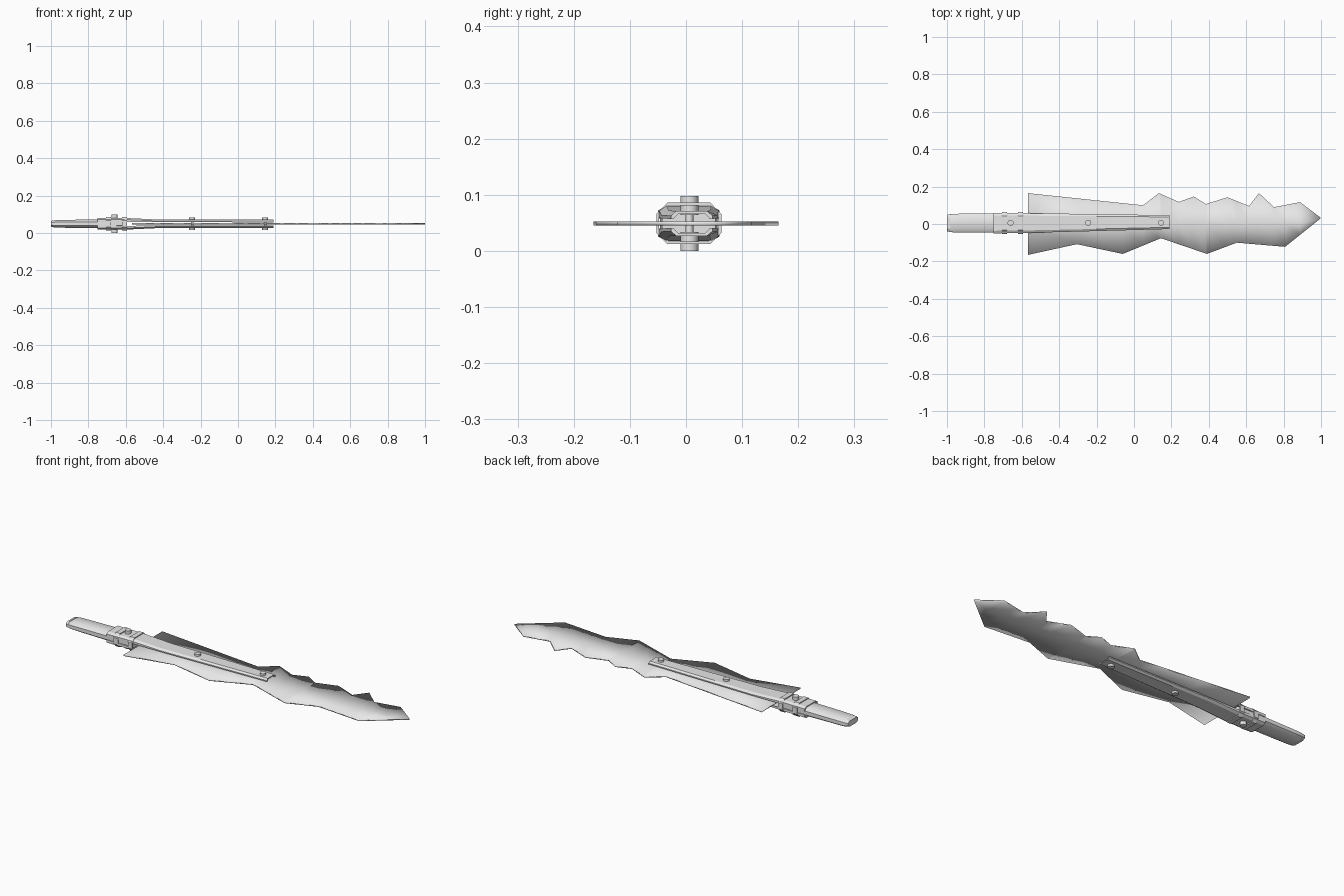
import bpy, bmesh, math

cube = bpy.data.objects.get("Cube")
if cube:
    bpy.data.objects.remove(cube)

MID_Z, MID_Y = 0.049, 0.005

steel = bpy.data.materials.new("grey steel")
steel.use_nodes = True
steel.diffuse_color = (0.8, 0.8, 0.8, 1)
steel.node_tree.nodes["Principled BSDF"].inputs["Base Color"].default_value = (0.8, 0.8, 0.8, 1)


def finish(name, bm, angle=None):
    """Turn a bmesh into a named steel object, smooth below the angle."""
    bmesh.ops.recalc_face_normals(bm, faces=bm.faces)
    mesh = bpy.data.meshes.new(name)
    bm.to_mesh(mesh)
    bm.free()
    mesh.materials.append(steel)
    obj = bpy.data.objects.new(name, mesh)
    bpy.context.collection.objects.link(obj)
    if angle:
        bpy.ops.object.select_all(action="DESELECT")
        obj.select_set(True)
        bpy.context.view_layer.objects.active = obj
        bpy.ops.object.shade_smooth_by_angle(angle=math.radians(angle))
    return obj


def loft(name, sections, angle=None, caps=True, loop=False):
    """Skin a list of closed cross-sections."""
    bm = bmesh.new()
    rows = [[bm.verts.new(p) for p in s] for s in sections]
    n = len(rows[0])
    pairs = list(zip(rows, rows[1:])) + ([(rows[-1], rows[0])] if loop else [])
    for a, b in pairs:
        for i in range(n):
            j = (i + 1) % n
            bm.faces.new((a[i], a[j], b[j], b[i]))
    if caps and not loop:
        bm.faces.new(rows[0])
        bm.faces.new(rows[-1])
    return finish(name, bm, angle)


def octagon(x, hy, hz, slant=0.0):
    """Flattened octagon across the x axis."""
    half = [(hy, 0.45 * hz), (0.66 * hy, hz), (-0.66 * hy, hz), (-hy, 0.45 * hz)]
    pts = half + [(-y, -z) for y, z in half]
    return [(x + slant * (z / hz), MID_Y + y, MID_Z + z) for y, z in pts]


# Jagged blade: torn top and bottom edges joined along a central spine
top_edge = [(-0.567, 0.165), (0.048, 0.1), (0.133, 0.165), (0.24, 0.118), (0.32, 0.147),
            (0.385, 0.107), (0.5, 0.143), (0.615, 0.096), (0.668, 0.165), (0.749, 0.09),
            (0.888, 0.117)]
low_edge = [(-0.567, -0.165), (-0.305, -0.108), (-0.06, -0.16), (0.144, -0.076),
            (0.39, -0.16), (0.55, -0.1), (0.808, -0.122)]
tip = (1.0, 0.032)


def edge_y(edge, x):
    pts = edge + [tip]
    for (x0, y0), (x1, y1) in zip(pts, pts[1:]):
        if x <= x1:
            return y0 + (y1 - y0) * (x - x0) / (x1 - x0)
    return tip[1]


bm = bmesh.new()
stations = sorted({p[0] for p in top_edge + low_edge})
sides = []
for dz in (0.0035, -0.0035):
    rows = []
    for x in stations:
        ys = (edge_y(top_edge, x), 0.0, edge_y(low_edge, x))
        rows.append([bm.verts.new((x, y, MID_Z + dz)) for y in ys])
    rows.append([bm.verts.new((*tip, MID_Z + dz))] * 3)
    for a, b in zip(rows, rows[1:]):
        for i in (0, 1):
            bm.faces.new(list(dict.fromkeys((a[i], a[i + 1], b[i + 1], b[i]))))
    sides.append(rows)
up, down = sides
for k in range(len(stations)):
    for i in (0, 2):
        bm.faces.new((up[k][i], up[k + 1][i], down[k + 1][i], down[k][i]))
for i in (0, 1):
    bm.faces.new((up[0][i], up[0][i + 1], down[0][i + 1], down[0][i]))
finish("blade", bm, 120)

# Grip: flattened octagonal bar with a slanted butt, running inside the collar
loft("grip", [octagon(-0.994, 0.044, 0.015, 0.004), octagon(-0.975, 0.049, 0.02, 0.004),
              octagon(-0.93, 0.05, 0.021), octagon(-0.76, 0.051, 0.023),
              octagon(-0.6, 0.048, 0.021)], 50)
loft("grip_end_cap", [octagon(-1.0, 0.044, 0.015, 0), octagon(-0.985, 0.047, 0.019, 0)], 30)


# Folded channel plates clamping the blade from both sides
def channel(x, yc, hw, top, flange, side):
    t = 0.005
    outer = [(hw, flange), (hw, top - 0.008), (0.75 * hw, top), (-0.75 * hw, top),
             (-hw, top - 0.008), (-hw, flange)]
    inner = [(y * (1 - t / hw), max(z - t, flange)) for y, z in outer[::-1]]
    return [(x, yc + y, MID_Z + side * z) for y, z in outer + inner]


for name, side in (("upper_plate", 1), ("lower_plate", -1)):
    loft(name, [channel(-0.75, 0.005, 0.055, 0.031, 0.009, side),
                channel(-0.6, 0.005, 0.053, 0.031, 0.011, side),
                channel(-0.43, 0.006, 0.05, 0.023, 0.009, side),
                channel(0.19, 0.01, 0.037, 0.022, 0.008, side)], 25)

# Two loose bands around the collar
for name, x in (("rear_band", -0.693), ("front_band", -0.607)):
    w = 0.013
    loft(name, [octagon(x - w, 0.058, 0.037), octagon(x + w, 0.058, 0.037),
                octagon(x + w, 0.053, 0.032), octagon(x - w, 0.053, 0.032)], loop=True)

# Bolts passing through both plates
for name, x, half in (("collar_bolt", -0.66, 0.049), ("middle_bolt", -0.245, 0.033),
                      ("front_bolt", 0.145, 0.033)):
    bm = bmesh.new()
    bmesh.ops.create_cone(bm, cap_ends=True, segments=16, radius1=0.007, radius2=0.007,
                          depth=2 * half - 0.01)
    for side in (1, -1):
        head = bmesh.ops.create_cone(bm, cap_ends=True, segments=16, radius1=0.016,
                                     radius2=0.016, depth=0.018)
        bmesh.ops.translate(bm, verts=head["verts"], vec=(0, 0, side * (half - 0.009)))
    bmesh.ops.translate(bm, verts=bm.verts, vec=(x, MID_Y + 0.001, MID_Z))
    finish(name, bm, 40)
